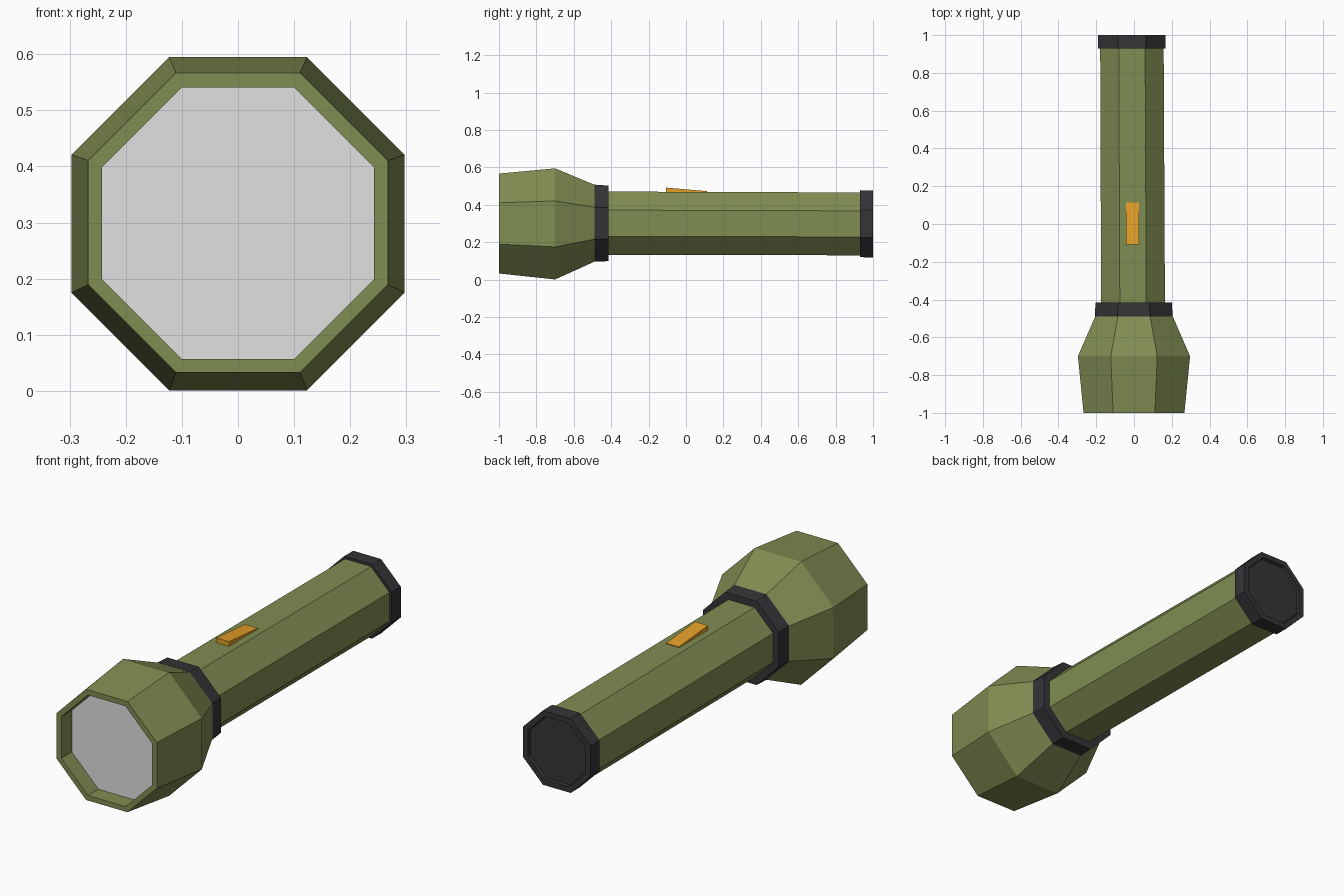
import bpy, bmesh, math

if "Cube" in bpy.data.objects:
    bpy.data.objects.remove(bpy.data.objects["Cube"])


def material(name, rgb):
    m = bpy.data.materials.new(name)
    m.diffuse_color = (*rgb, 1)
    m.use_nodes = True
    m.node_tree.nodes["Principled BSDF"].inputs["Base Color"].default_value = m.diffuse_color
    return m


OLIVE = material("olive green", (0.216, 0.266, 0.084))
DARK = material("dark grey", (0.035, 0.035, 0.040))
GLASS = material("lens grey", (0.75, 0.75, 0.75))
ORANGE = material("orange", (0.78, 0.35, 0.022))


def finish(name, bm, mats):
    bmesh.ops.recalc_face_normals(bm, faces=bm.faces)
    mesh = bpy.data.meshes.new(name)
    bm.to_mesh(mesh)
    bm.free()
    for m in mats:
        mesh.materials.append(m)
    ob = bpy.data.objects.new(name, mesh)
    bpy.context.collection.objects.link(ob)
    return ob


def octagon_loft(name, sections, mats, last_cap=0):
    """Capped octagonal loft along y; each section is (y, apothem, centre x, centre z)."""
    bm = bmesh.new()
    rings = []
    for y, apothem, cx, cz in sections:
        r = apothem / math.cos(math.pi / 8)
        angles = [math.pi / 8 + i * math.pi / 4 for i in range(8)]
        rings.append([bm.verts.new((cx + r * math.cos(a), y, cz + r * math.sin(a)))
                      for a in angles])
    for a, b in zip(rings, rings[1:]):
        for i in range(8):
            j = (i + 1) % 8
            bm.faces.new((a[i], a[j], b[j], b[i]))
    bm.faces.new(rings[0])
    bm.faces.new(rings[-1]).material_index = last_cap
    return finish(name, bm, mats)


# Flared head with a recessed lens as its last cap
octagon_loft("head", [
    (-0.47, 0.197, 0, 0.302),
    (-0.70, 0.297, 0, 0.298),
    (-1.00, 0.267, 0, 0.300),
    (-1.00, 0.242, 0, 0.299),
    (-0.92, 0.242, 0, 0.299)], [OLIVE, GLASS], last_cap=1)

# Dark collar between head and handle
octagon_loft("collar", [
    (-0.49, 0.206, -0.001, 0.302),
    (-0.415, 0.202, -0.002, 0.301)], [DARK])

# Long handle
octagon_loft("handle", [
    (-0.45, 0.169, -0.005, 0.302),
    (0.95, 0.168, -0.011, 0.298)], [OLIVE])

# Tail cap with a shallow recessed end
octagon_loft("tail_cap", [
    (0.93, 0.179, -0.011, 0.299),
    (1.00, 0.179, -0.011, 0.298),
    (1.00, 0.153, -0.011, 0.298),
    (0.985, 0.150, -0.011, 0.298)], [DARK])

# Wedge-shaped switch: side profile extruded across x
bm = bmesh.new()
profile = [(-0.108, 0.460), (-0.108, 0.492), (0.113, 0.473), (0.113, 0.460)]
face = bm.faces.new([bm.verts.new((-0.042, y, z)) for y, z in profile])
out = bmesh.ops.extrude_face_region(bm, geom=[face])
bmesh.ops.translate(bm, vec=(0.069, 0, 0),
                    verts=[v for v in out["geom"] if isinstance(v, bmesh.types.BMVert)])
finish("switch", bm, [ORANGE])
